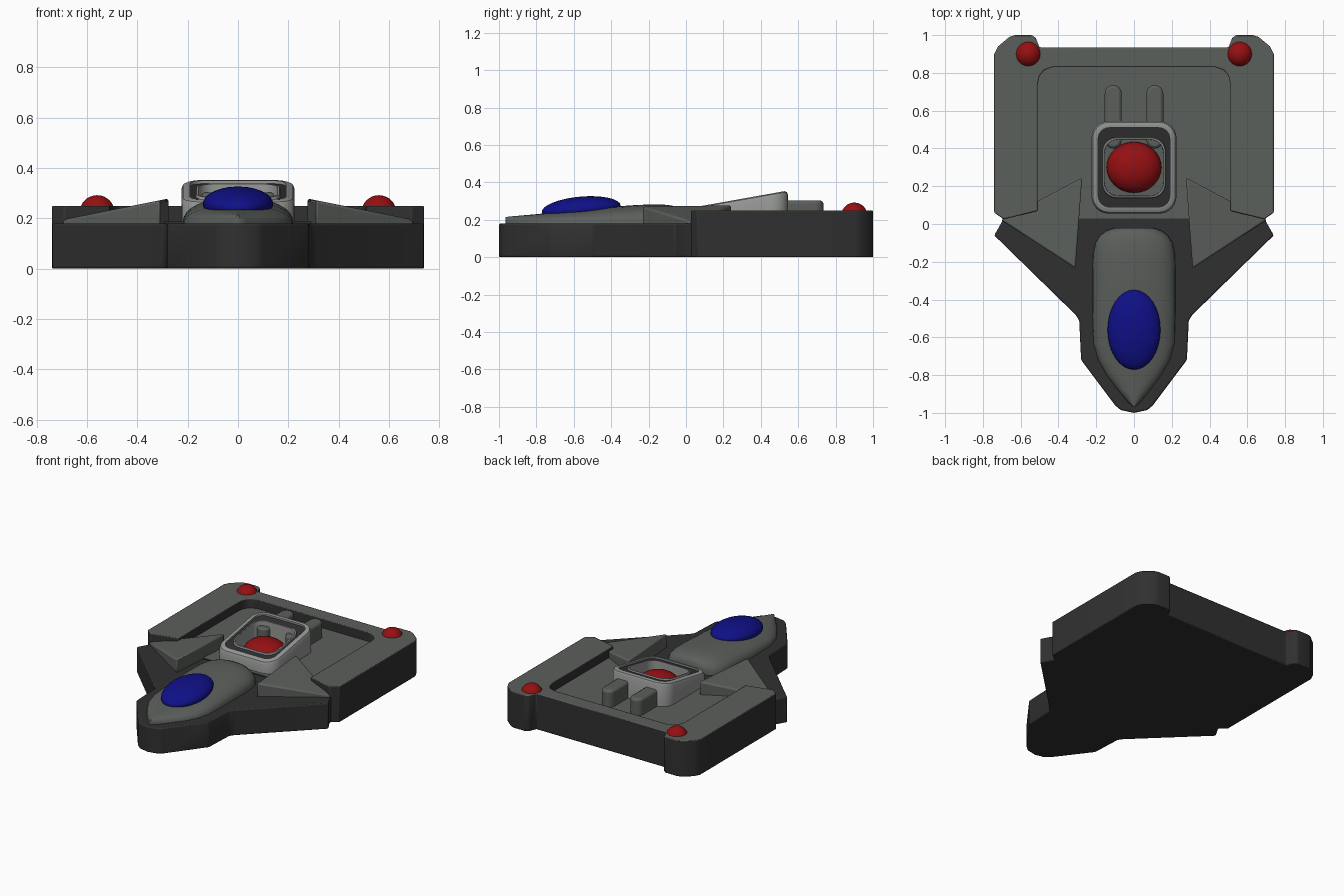
import bpy, bmesh, math
from mathutils import Vector

cube = bpy.data.objects.get("Cube")
if cube:
    bpy.data.objects.remove(cube, do_unlink=True)


def material(name, r, g, b):
    m = bpy.data.materials.new(name)
    m.use_nodes = True
    m.diffuse_color = (r, g, b, 1)
    m.node_tree.nodes["Principled BSDF"].inputs["Base Color"].default_value = (r, g, b, 1)
    return m


DARK = material("dark grey", 0.03, 0.03, 0.03)
GREY = material("mid grey", 0.105, 0.115, 0.105)
LIGHT = material("light grey", 0.30, 0.31, 0.30)
RED = material("red", 0.30, 0.005, 0.006)
BLUE = material("blue", 0.005, 0.005, 0.25)


def loft(name, rings, mats, bands, bevel=0.0, angle=35):
    """Skin closed rings of points; bands gives a material per band, then both caps."""
    bm = bmesh.new()
    loops = [[bm.verts.new(p) for p in ring] for ring in rings]
    n = len(loops[0])
    for k in range(len(loops) - 1):
        a, b = loops[k], loops[k + 1]
        for i in range(n):
            j = (i + 1) % n
            bm.faces.new((a[i], a[j], b[j], b[i])).material_index = bands[k]
    bm.faces.new(loops[0][::-1]).material_index = bands[-2]
    bm.faces.new(loops[-1]).material_index = bands[-1]
    bmesh.ops.recalc_face_normals(bm, faces=bm.faces)
    me = bpy.data.meshes.new(name)
    bm.to_mesh(me)
    bm.free()
    for m in mats:
        me.materials.append(m)
    ob = bpy.data.objects.new(name, me)
    bpy.context.collection.objects.link(ob)
    if bevel:
        mod = ob.modifiers.new("soft edges", "BEVEL")
        mod.width = bevel
        mod.segments = 2
        mod.limit_method = "ANGLE"
    smooth(ob, angle)
    return ob


def smooth(ob, angle=35):
    bpy.ops.object.select_all(action="DESELECT")
    ob.select_set(True)
    bpy.context.view_layer.objects.active = ob
    bpy.ops.object.shade_smooth_by_angle(angle=math.radians(angle))


def prism(name, outline, z0, top, side, cap, bevel):
    height = top if callable(top) else (lambda x, y: top)
    rings = [[(x, y, z0) for x, y in outline], [(x, y, height(x, y)) for x, y in outline]]
    return loft(name, rings, [side, cap], [0, 0, 1], bevel)


def mirrored(half):
    return half + [(-x, y) for x, y in reversed(half) if x > 0]


def rounded(cx, hx, y0, y1, r, steps=6):
    pts = []
    corners = [(cx + hx - r, y1 - r), (cx - hx + r, y1 - r), (cx - hx + r, y0 + r), (cx + hx - r, y0 + r)]
    for q, (x, y) in enumerate(corners):
        for s in range(steps + 1):
            a = math.pi / 2 * (q + s / steps)
            pts.append((x + r * math.cos(a), y + r * math.sin(a)))
    return pts


def ball(name, loc, scale, mat, tilt=0):
    bpy.ops.mesh.primitive_uv_sphere_add(segments=32, ring_count=16, location=loc, rotation=(tilt, 0, 0))
    ob = bpy.context.object
    ob.name = name
    ob.scale = scale
    ob.data.materials.append(mat)
    smooth(ob, 60)


# Lower hull with blunt nose and swept shoulders
prism("front_hull", mirrored([(0, -1), (0.07, -0.985), (0.1, -0.96), (0.28, -0.72), (0.29, -0.51), (0.31, -0.48),
                              (0.74, -0.06), (0.70, 0.01), (0.66, 0.2), (0.52, 0.85), (0, 0.85)]),
      0, 0.18, DARK, DARK, 0.008)

# Raised rear body wrapping round the sunken deck
prism("rear_body", mirrored([(0, 0.83), (0.43, 0.83), (0.475, 0.815), (0.5, 0.785), (0.51, 0.74), (0.51, 0.07),
                             (0.69, 0.025), (0.74, 0.06), (0.74, 0.9), (0.72, 0.94), (0.66, 0.99), (0.63, 1),
                             (0.54, 1), (0.52, 0.985), (0.5, 0.935), (0, 0.935)]),
      0, 0.25, DARK, GREY, 0.006)
prism("sunken_deck", rounded(0, 0.515, 0.03, 0.84, 0.01, 1), 0.1, 0.187, DARK, GREY, 0)

# Sloping wing wedges, tail lights and vent bars
for s, side in ((1, "left"), (-1, "right")):
    wing = [(s * 0.275, 0.245), (s * 0.31, -0.235), (s * 0.70, 0.02)]
    prism("wing_" + side, wing, 0.17, lambda x, y: 0.278 - 0.2 * (abs(x) - 0.28), GREY, GREY, 0.01)
    ball("tail_light_" + side, (s * 0.56, 0.9, 0.222), (0.07, 0.07, 0.07), RED)
    prism("vent_bar_" + side, rounded(s * 0.11, 0.045, 0.4, 0.735, 0.044), 0.17, 0.302, GREY, GREY, 0.015)

# Rounded fuselage tapering to the nose
stations = [(-0.02, 0.10, 0.07), (-0.035, 0.145, 0.085), (-0.06, 0.18, 0.095), (-0.1, 0.205, 0.102),
            (-0.16, 0.217, 0.104), (-0.25, 0.22, 0.102), (-0.45, 0.22, 0.088), (-0.63, 0.215, 0.07),
            (-0.72, 0.19, 0.06), (-0.8, 0.145, 0.052), (-0.88, 0.085, 0.045), (-0.94, 0.035, 0.04),
            (-0.965, 0.008, 0.036)]
sections = []
for y, w, h in stations:
    ring = []
    for i in range(17):
        a = math.pi * i / 16
        c, sn = math.cos(a), math.sin(a)
        ring.append((math.copysign(abs(c) ** 0.85, c) * w, y, 0.178 + h * abs(sn) ** 0.85))
    sections.append(ring)
loft("fuselage", sections, [GREY], [0] * (len(sections) + 1), 0, 50)
ball("canopy", (0, -0.56, 0.258), (0.14, 0.212, 0.066), BLUE, math.radians(5))


# Open turret with a slanted rim, dark band and hollow well
def slant(y):
    return 0.27 + 0.178 * (y - 0.06)


def turret_ring(hx, y0, y1, r, drop):
    return [(x, y, slant(y) - drop) for x, y in rounded(0, hx, y0, y1, r)]


base = [(x, y, 0.17) for x, y in rounded(0, 0.225, 0.055, 0.545, 0.09)]
well = [(x, y, 0.2) for x, y in rounded(0, 0.155, 0.15, 0.445, 0.07)]
loft("turret", [base,
                turret_ring(0.225, 0.055, 0.545, 0.09, 0.022),
                turret_ring(0.218, 0.062, 0.538, 0.085, 0.006),
                turret_ring(0.205, 0.075, 0.525, 0.075, 0),
                turret_ring(0.19, 0.09, 0.51, 0.06, 0),
                turret_ring(0.19, 0.09, 0.51, 0.06, 0.012),
                turret_ring(0.168, 0.138, 0.458, 0.075, 0.012),
                turret_ring(0.165, 0.141, 0.455, 0.073, 0.002),
                turret_ring(0.157, 0.148, 0.447, 0.07, 0.002),
                well],
     [LIGHT, DARK, GREY], [0, 0, 0, 0, 0, 1, 0, 0, 0, 0, 2])
ball("turret_dome", (0, 0.3, 0.2), (0.145, 0.135, 0.095), RED)
